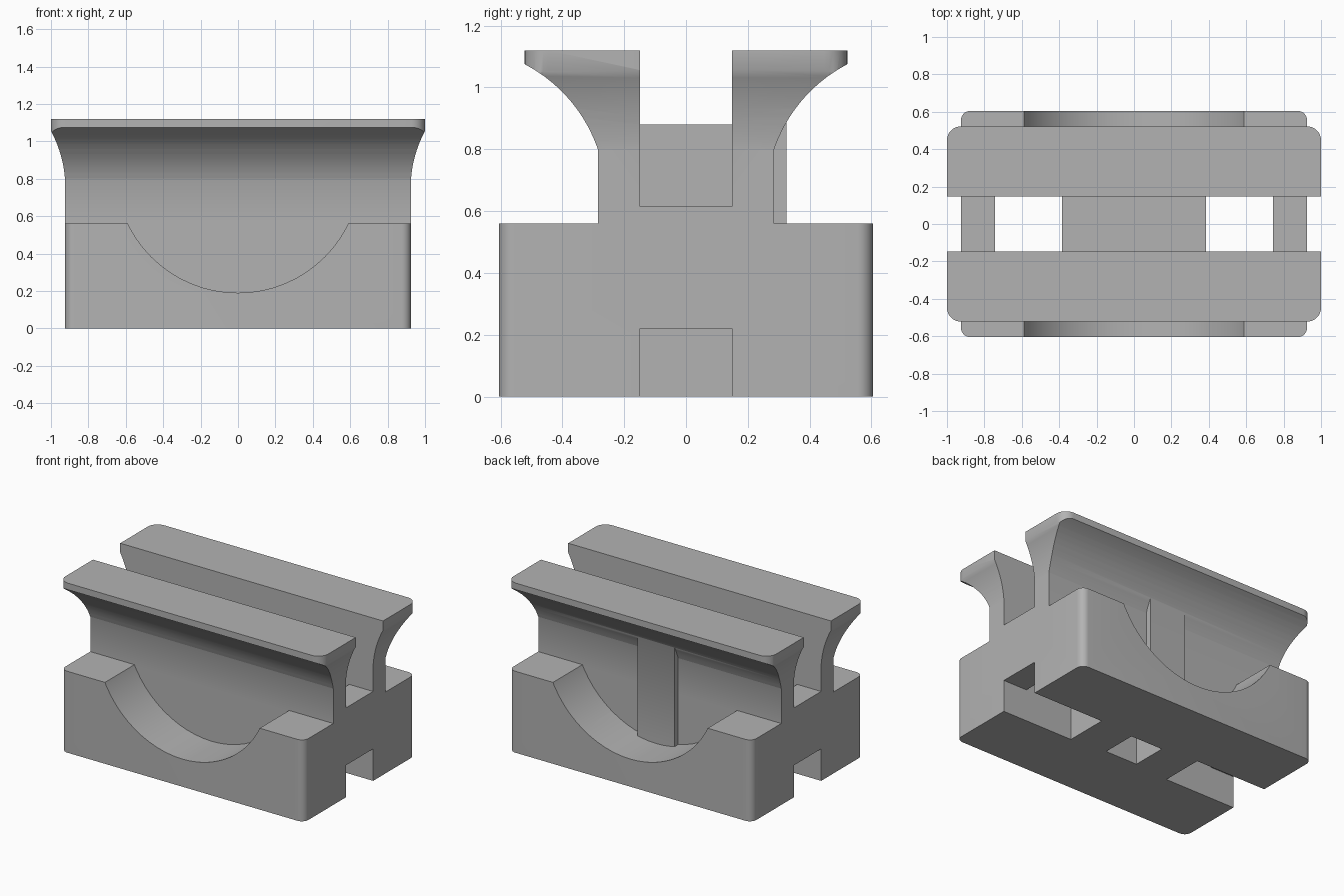
import bpy, bmesh, math
from mathutils import Vector

cube = bpy.data.objects.get("Cube")
if cube:
    bpy.data.objects.remove(cube, do_unlink=True)

grey = bpy.data.materials.new("plain grey")
grey.use_nodes = True
grey.diffuse_color = (0.45, 0.45, 0.45, 1)
grey.node_tree.nodes["Principled BSDF"].inputs["Base Color"].default_value = grey.diffuse_color


def extrude(name, points, axis, low, high):
    """Extrude a closed 2D outline along an axis (points use the other two axes)."""
    def place(p, d):
        return Vector({"x": (d, p[0], p[1]), "y": (p[0], d, p[1]), "z": (p[0], p[1], d)}[axis])
    bm = bmesh.new()
    face = bm.faces.new([bm.verts.new(place(p, low)) for p in points])
    moved = bmesh.ops.extrude_face_region(bm, geom=[face])["geom"]
    verts = [v for v in moved if isinstance(v, bmesh.types.BMVert)]
    bmesh.ops.translate(bm, verts=verts, vec=place((0, 0), high - low))
    bmesh.ops.recalc_face_normals(bm, faces=bm.faces)
    mesh = bpy.data.meshes.new(name)
    bm.to_mesh(mesh)
    bm.free()
    mesh.materials.append(grey)
    obj = bpy.data.objects.new(name, mesh)
    bpy.context.collection.objects.link(obj)
    return obj


def box(name, x, y, z):
    return extrude(name, [(x[0], y[0]), (x[1], y[0]), (x[1], y[1]), (x[0], y[1])], "z", *z)


def rounded(hx, hy, r, steps=8):
    """Rectangle outline with rounded corners."""
    pts = []
    for k, (sx, sy) in enumerate([(1, 1), (-1, 1), (-1, -1), (1, -1)]):
        for i in range(steps + 1):
            a = (k + i / steps) * math.pi / 2
            pts.append((sx * (hx - r) + r * math.cos(a), sy * (hy - r) + r * math.sin(a)))
    return pts


def mirrored(half):
    return half + [(-u, z) for u, z in reversed(half)]


def combine(target, tool, operation):
    """Apply a boolean and drop the tool."""
    mod = target.modifiers.new("cut", "BOOLEAN")
    mod.object, mod.operation, mod.solver = tool, operation, "EXACT"
    bpy.context.view_layer.objects.active = target
    bpy.ops.object.modifier_apply(modifier=mod.name)
    bpy.data.objects.remove(tool, do_unlink=True)


def arc(start, end, sag, steps=10):
    """Circular arc bulging by sag to the left of start-end."""
    a, b = Vector(start), Vector(end)
    half = (b - a).length / 2
    r = (half * half + sag * sag) / (2 * sag)
    u = (b - a).normalized()
    n = Vector((-u.y, u.x))
    centre = (a + b) / 2 + n * (sag - r)
    t = math.asin(half / r)
    return [tuple(centre + r * (u * math.sin(s) + n * math.cos(s)))
            for s in (t * (2 * i / steps - 1) for i in range(steps + 1))]


# Upper rails: flared across the width and, more gently, at the ends
side = [(0.285, 0.3)] + arc((0.285, 0.8), (0.522, 1.075), 0.035) + [(0.522, 1.12)]
ends = [(0.925, 0.3)] + arc((0.925, 0.8), (1.0, 1.055), 0.014) + [(1.0, 1.12)]
rails = extrude("rails", mirrored(side), "x", -1.1, 1.1)
combine(rails, extrude("end_profile", mirrored(ends), "y", -0.7, 0.7), "INTERSECT")
combine(rails, extrude("corner_profile", rounded(1.0, 0.522, 0.075), "z", 0.2, 1.3), "INTERSECT")

# Base with round scoops in front and back
body = extrude("clamp_body", rounded(0.925, 0.605, 0.05), "z", 0, 0.56)
scoop_r, scoop_z = 0.655, 0.845
circle = [(scoop_r * math.cos(i * math.pi / 32), scoop_z + scoop_r * math.sin(i * math.pi / 32))
          for i in range(64)]
for s in (-1, 1):
    low, high = sorted((s * 0.285, s * 0.8))
    combine(body, extrude("scoop", circle, "y", low, high), "DIFFERENCE")
combine(body, rails, "UNION")

# Rib on the back wall
combine(body, box("back_rib", (-0.14, 0.14), (0.2, 0.325), (0.15, 0.9)), "UNION")

# Channel along the top, openings, end slots and the blind hole below
gap = (-0.148, 0.148)
combine(body, box("channel", (-1.2, 1.2), gap, (0.88, 1.3)), "DIFFERENCE")
for s in (-1, 1):
    outer = sorted((s * 0.385, s * 1.2))
    opening = sorted((s * 0.385, s * 0.743))
    combine(body, box("end_channel", outer, gap, (0.615, 1.2)), "DIFFERENCE")
    combine(body, box("end_slot", outer, gap, (-0.1, 0.22)), "DIFFERENCE")
    combine(body, box("opening", opening, gap, (-0.1, 1.2)), "DIFFERENCE")
combine(body, box("blind_hole", (-0.122, 0.122), (-0.122, 0.122), (-0.1, 0.6)), "DIFFERENCE")

bpy.ops.object.select_all(action="DESELECT")
body.select_set(True)
bpy.context.view_layer.objects.active = body
bpy.ops.object.shade_smooth_by_angle(angle=math.radians(30))
